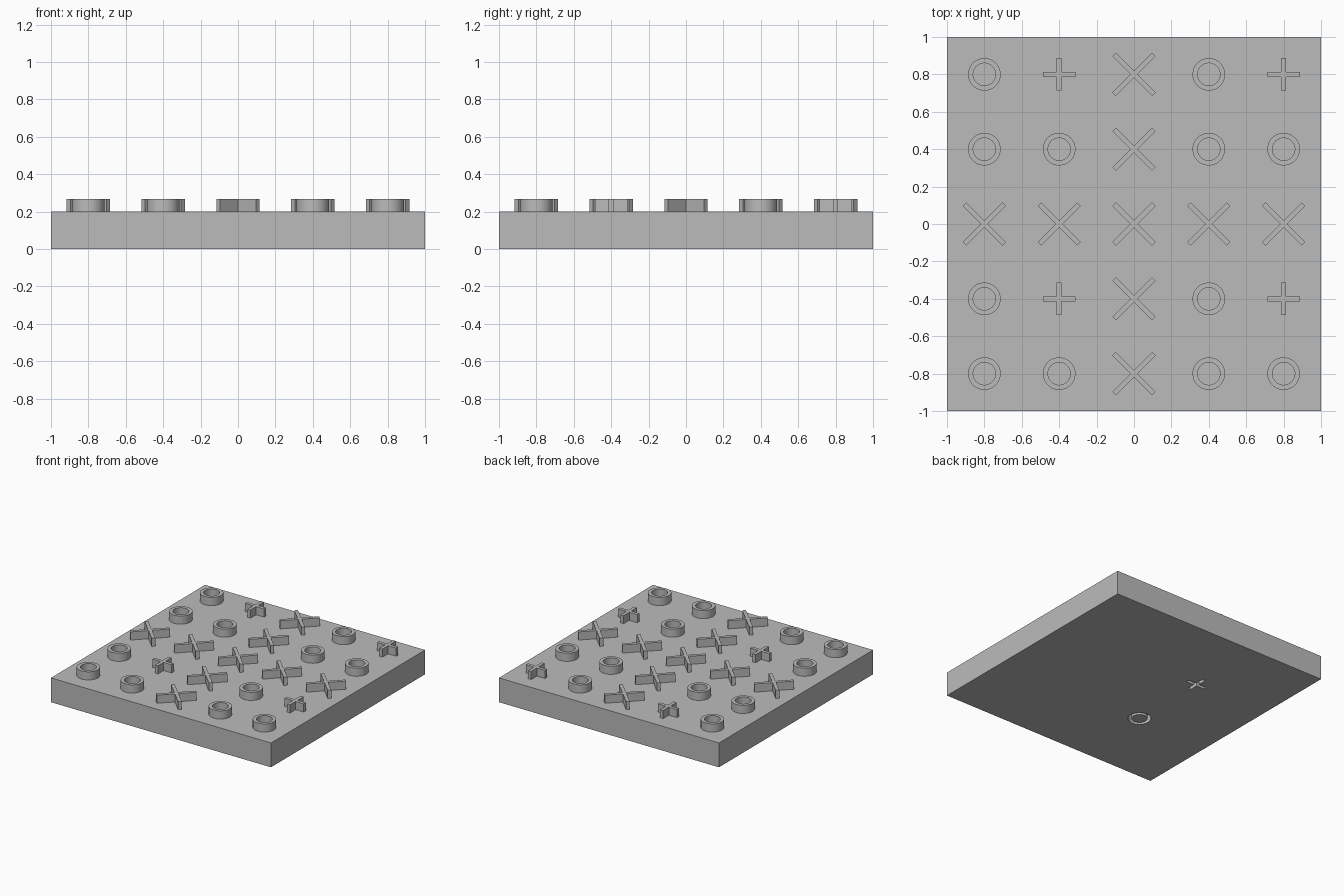
import bpy, bmesh, math

old = bpy.data.objects.get("Cube")
if old:
    bpy.data.objects.remove(old, do_unlink=True)

GREY = (0.5, 0.5, 0.5, 1.0)
mat = bpy.data.materials.new("plain_grey")
mat.use_nodes = True
mat.diffuse_color = GREY
mat.node_tree.nodes["Principled BSDF"].inputs["Base Color"].default_value = GREY

BOARD_TOP = 0.2
PIECE_H = 0.067
BAR = 0.027


def finish(bm, name):
    bmesh.ops.recalc_face_normals(bm, faces=bm.faces)
    me = bpy.data.meshes.new(name)
    bm.to_mesh(me)
    bm.free()
    me.materials.append(mat)
    return me


def place(me, name, x=0, y=0, z=0):
    ob = bpy.data.objects.new(name, me)
    ob.location = (x, y, z)
    bpy.context.collection.objects.link(ob)
    return ob


def cross_mesh(name, length, height, angle=0.0):
    """Twelve-sided cross outline, extruded upward."""
    a, w = length / 2, BAR / 2
    bm = bmesh.new()
    verts = []
    for k in range(4):
        t = angle + k * math.pi / 2
        c, s = math.cos(t), math.sin(t)
        for px, py in ((a, -w), (a, w), (w, w)):
            verts.append(bm.verts.new((px * c - py * s, px * s + py * c, 0)))
    face = bm.faces.new(verts)
    ext = bmesh.ops.extrude_face_region(bm, geom=[face])["geom"]
    top = [v for v in ext if isinstance(v, bmesh.types.BMVert)]
    bmesh.ops.translate(bm, verts=top, vec=(0, 0, height))
    return finish(bm, name)


def ring_mesh(name, outer, inner, height, n=48):
    """Square-section ring turned around z."""
    bm = bmesh.new()
    section = ((outer, 0), (outer, height), (inner, height), (inner, 0))
    rows = []
    for i in range(n):
        t = math.tau * i / n
        rows.append([bm.verts.new((r * math.cos(t), r * math.sin(t), z)) for r, z in section])
    for i in range(n):
        p, q = rows[i], rows[(i + 1) % n]
        for j in range(4):
            k = (j + 1) % 4
            bm.faces.new((p[j], q[j], q[k], p[k]))
    me = finish(bm, name)
    for poly in me.polygons:
        poly.use_smooth = abs(poly.normal.z) < 0.5
    me.set_sharp_from_angle(angle=math.radians(30))
    return me


# Board slab
bm = bmesh.new()
bmesh.ops.create_cube(bm, size=1)
bmesh.ops.scale(bm, verts=bm.verts, vec=(2, 2, BOARD_TOP))
bmesh.ops.translate(bm, verts=bm.verts, vec=(0, 0, BOARD_TOP / 2))
board = place(finish(bm, "board"), "board")

# Pieces standing on the board, rows listed from back to front
kinds = {
    "O": ("ring_piece", ring_mesh("ring_piece", 0.087, 0.06, PIECE_H)),
    "+": ("plus_piece", cross_mesh("plus_piece", 0.174, PIECE_H)),
    "X": ("diagonal_cross_piece", cross_mesh("diagonal_cross_piece", 0.3, PIECE_H, math.pi / 4)),
}
for r, row in enumerate(("O+XO+", "OOXOO", "XXXXX", "O+XO+", "OOXOO")):
    for c, symbol in enumerate(row):
        name, me = kinds[symbol]
        place(me, name, (c - 2) * 0.4, (2 - r) * 0.4, BOARD_TOP)

# Grooves sunk into the underside: one ring and one plus
SINK = 0.02
cutters = [
    place(ring_mesh("ring_cutter", 0.087, 0.06, PIECE_H + SINK), "ring_cutter", -0.333, -0.333, -SINK),
    place(cross_mesh("plus_cutter", 0.174, PIECE_H + SINK), "plus_cutter", -0.333, 0.333, -SINK),
]
bpy.context.view_layer.objects.active = board
for cutter in cutters:
    cutter.hide_render = True
    mod = board.modifiers.new("groove", "BOOLEAN")
    mod.operation = "DIFFERENCE"
    mod.solver = "EXACT"
    mod.object = cutter
    bpy.ops.object.modifier_apply(modifier=mod.name)
    bpy.data.objects.remove(cutter, do_unlink=True)
